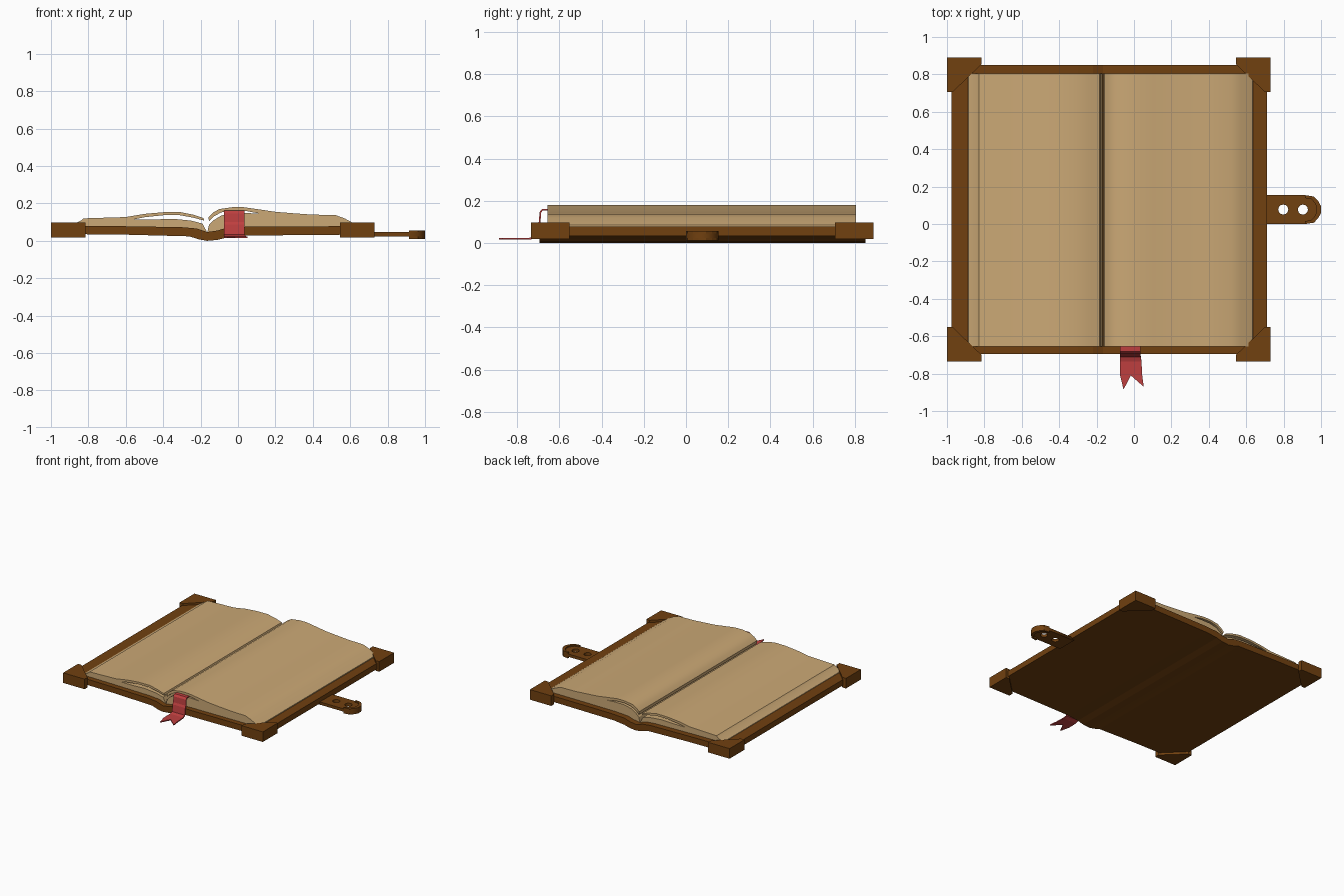
import bpy, bmesh, math
from mathutils import Vector

if "Cube" in bpy.data.objects:
    bpy.data.objects.remove(bpy.data.objects["Cube"])

def material(name, rgb):
    m = bpy.data.materials.new(name)
    m.diffuse_color = (*rgb, 1)
    m.use_nodes = True
    m.node_tree.nodes["Principled BSDF"].inputs["Base Color"].default_value = m.diffuse_color
    return m

LEATHER = material("brown leather", (0.165, 0.052, 0.005))
PAPER = material("aged paper", (0.60, 0.395, 0.18))
RED = material("red ribbon", (0.52, 0.05, 0.05))

def prism(name, pts, lo, hi, mat, axis="y", smooth=False):
    """Extrude a closed profile: xz points along y, or xy points along z."""
    place = (lambda p, d: (p[0], d, p[1])) if axis == "y" else (lambda p, d: (p[0], p[1], d))
    bm = bmesh.new()
    a = [bm.verts.new(place(p, lo)) for p in pts]
    b = [bm.verts.new(place(p, hi)) for p in pts]
    bm.faces.new(a)
    bm.faces.new(b[::-1])
    for i in range(len(pts)):
        j = (i + 1) % len(pts)
        bm.faces.new((a[i], b[i], b[j], a[j]))
    bmesh.ops.recalc_face_normals(bm, faces=bm.faces)
    me = bpy.data.meshes.new(name)
    bm.to_mesh(me)
    bm.free()
    me.materials.append(mat)
    ob = bpy.data.objects.new(name, me)
    bpy.context.collection.objects.link(ob)
    if smooth:
        bpy.ops.object.select_all(action="DESELECT")
        bpy.context.view_layer.objects.active = ob
        ob.select_set(True)
        bpy.ops.object.shade_smooth_by_angle(angle=math.radians(25))
    return ob

# cover with the sagging spine
cover_top = [(-0.975, 0.082), (-0.6, 0.078), (-0.3, 0.073), (-0.22, 0.066), (-0.165, 0.047),
             (-0.11, 0.055), (-0.06, 0.07), (0.05, 0.076), (0.71, 0.079)]
cover_bottom = [(0.71, 0.034), (0.03, 0.028), (-0.06, 0.018), (-0.11, 0.005), (-0.165, 0.0),
                (-0.21, 0.008), (-0.26, 0.024), (-0.6, 0.033), (-0.975, 0.037)]
prism("cover", cover_top + cover_bottom, -0.695, 0.85, LEATHER)

# four corner guards, mirrored about the middle of the book
CX, CY = -0.135, 0.077
for side, sx in (("left", -1), ("right", 1)):
    for end, sy in (("front", -1), ("back", 1)):
        shape = [(0.865, 0.812), (0.68, 0.812), (0.68, 0.777), (0.835, 0.628), (0.865, 0.628)]
        prism(f"corner_guard_{end}_{side}", [(CX + sx * x, CY + sy * y) for x, y in shape],
              0.018, 0.097, LEATHER, axis="z")

# page blocks, each with a lifted sheet and an open gap beneath it
PY = (-0.655, 0.805)
prism("left_pages", [
    (-0.89, 0.07), (-0.885, 0.085), (-0.84, 0.108), (-0.828, 0.12), (-0.7, 0.124), (-0.6, 0.127),
    (-0.5, 0.144), (-0.4, 0.153), (-0.31, 0.154), (-0.24, 0.14), (-0.185, 0.122), (-0.18, 0.108),
    (-0.24, 0.124), (-0.31, 0.137), (-0.4, 0.137), (-0.5, 0.126), (-0.56, 0.114),
    (-0.45, 0.114), (-0.35, 0.118), (-0.25, 0.108), (-0.19, 0.092), (-0.17, 0.055),
    (-0.167, 0.045), (-0.22, 0.06), (-0.3, 0.065)], *PY, PAPER, smooth=True)
prism("right_pages", [
    (0.637, 0.07), (0.634, 0.085), (0.57, 0.12), (0.52, 0.138), (0.4, 0.14), (0.3, 0.147),
    (0.2, 0.155), (0.1, 0.17), (0.03, 0.18), (-0.03, 0.18), (-0.1, 0.17), (-0.135, 0.15),
    (-0.157, 0.128), (-0.156, 0.105), (-0.13, 0.13), (-0.09, 0.152), (-0.03, 0.163), (0.04, 0.16),
    (0.12, 0.145), (0.04, 0.149), (-0.03, 0.148), (-0.09, 0.135), (-0.13, 0.11),
    (-0.155, 0.085), (-0.162, 0.055), (-0.165, 0.045), (-0.11, 0.052), (-0.06, 0.066)],
    *PY, PAPER, smooth=True)

# ribbon bookmark: out of the pages, over the cover edge, flat to a forked tail
path = [(-0.55, 0.155), (-0.655, 0.158), (-0.68, 0.158), (-0.69, 0.145), (-0.693, 0.10),
        (-0.70, 0.085), (-0.708, 0.03), (-0.735, 0.021), (-0.81, 0.02)]
bm = bmesh.new()
rows = []
for i, (y, z) in enumerate(path):
    flare = 0.004 * (i - 6) if i > 6 else 0
    rows.append([bm.verts.new((x, y, z)) for x in (-0.074, -0.017, 0.036 + flare)])
for r, s in zip(rows, rows[1:]):
    for k in (0, 1):
        bm.faces.new((r[k], r[k + 1], s[k + 1], s[k]))
last = rows[-1]
bm.faces.new((last[0], last[1], bm.verts.new((-0.056, -0.885, 0.02))))
bm.faces.new((last[1], last[2], bm.verts.new((0.052, -0.87, 0.02))))
bmesh.ops.recalc_face_normals(bm, faces=bm.faces)
me = bpy.data.meshes.new("ribbon_bookmark")
bm.to_mesh(me)
bm.free()
me.materials.append(RED)
ribbon = bpy.data.objects.new("ribbon_bookmark", me)
bpy.context.collection.objects.link(ribbon)
mod = ribbon.modifiers.new("thickness", "SOLIDIFY")
mod.thickness = 0.008
mod.offset = 0

# closing strap with two punched holes (filled 2D curve)
SY = 0.077
tip = [(0.915, -0.077), (0.962, -0.07), (0.985, -0.045), (1.0, -0.018),
       (1.0, 0.018), (0.985, 0.045), (0.962, 0.07), (0.915, 0.077)]
outline = [(0.69, -0.077)] + tip + [(0.69, 0.077)]
loops = [outline]
for hx in (0.798, 0.903):
    loops.append([(hx + 0.027 * math.cos(a * math.pi / 6), 0.027 * math.sin(a * math.pi / 6))
                  for a in range(12)])
cu = bpy.data.curves.new("strap", "CURVE")
cu.dimensions = "2D"
cu.fill_mode = "BOTH"
cu.extrude = 0.011
for loop in loops:
    sp = cu.splines.new("POLY")
    sp.points.add(len(loop) - 1)
    for p, (x, y) in zip(sp.points, loop):
        p.co = (x, y, 0, 1)
    sp.use_cyclic_u = True
cu.materials.append(LEATHER)
strap = bpy.data.objects.new("strap", cu)
strap.location = (0, SY, 0.035)
bpy.context.collection.objects.link(strap)
bpy.ops.object.select_all(action="DESELECT")
bpy.context.view_layer.objects.active = strap
strap.select_set(True)
bpy.ops.object.convert(target="MESH")

# thicker rim around the strap end
inner = [(0.915 + (x - 0.915) * 0.72, y * 0.8) for x, y in reversed(tip)]
prism("strap_end_rim", [(x, y + SY) for x, y in tip + inner], 0.011, 0.056, LEATHER, axis="z")
